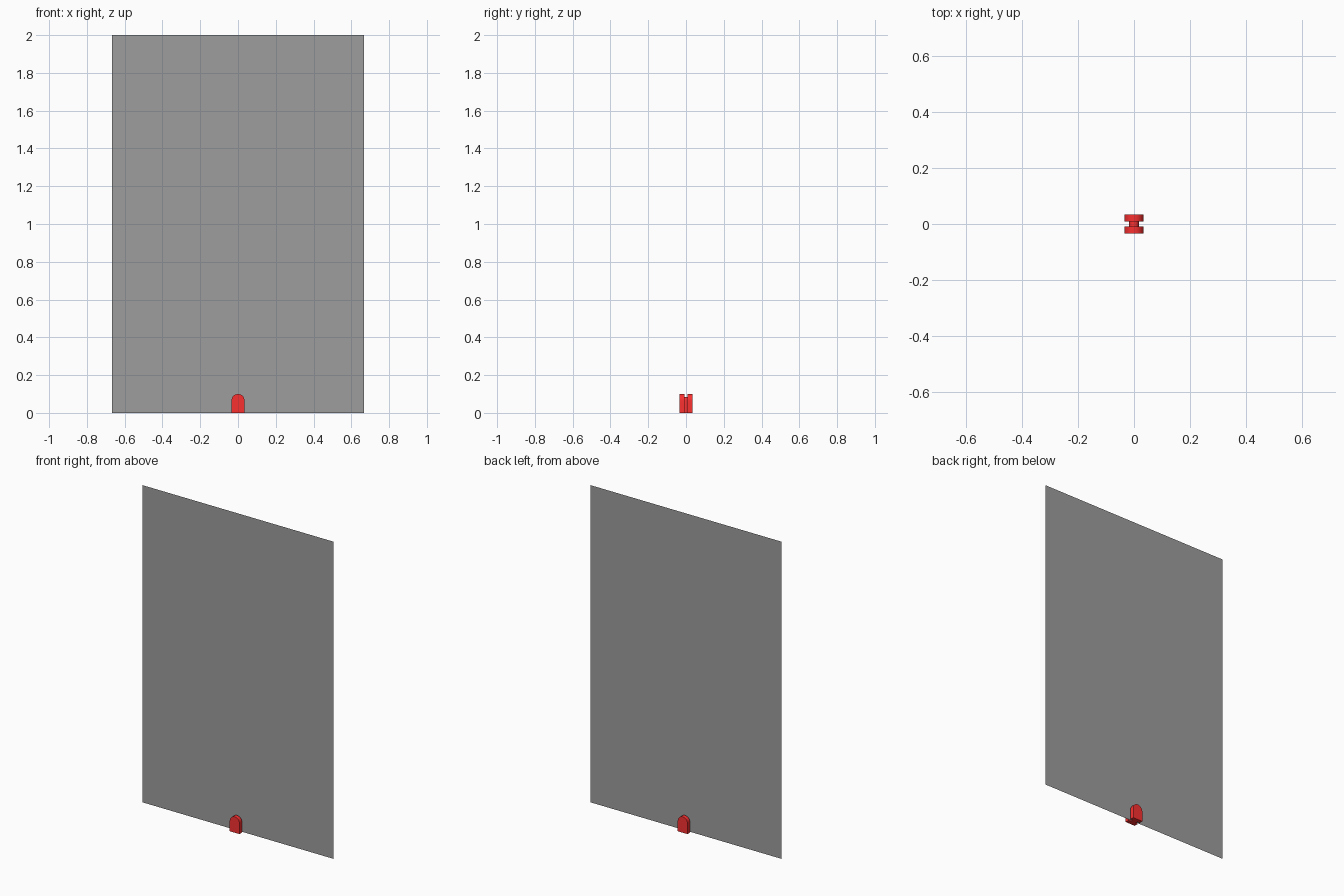
import bpy, bmesh, math

if "Cube" in bpy.data.objects:
    bpy.data.objects.remove(bpy.data.objects["Cube"])


def material(name, color):
    mat = bpy.data.materials.new(name)
    mat.diffuse_color = (*color, 1)
    mat.use_nodes = True
    mat.node_tree.nodes["Principled BSDF"].inputs["Base Color"].default_value = mat.diffuse_color
    return mat


red = material("red", (0.95, 0.03, 0.03))
dark_grey = material("dark_grey", (0.34, 0.34, 0.34))

SHOULDER = 0.066  # height where the round tops begin


def finish(name, bm, mat):
    mesh = bpy.data.meshes.new(name)
    bm.to_mesh(mesh)
    bm.free()
    obj = bpy.data.objects.new(name, mesh)
    bpy.context.collection.objects.link(obj)
    mesh.materials.append(mat)
    return obj


def arch(name, radius, y0, y1, steps=16):
    """Upright slab with a half-round top, extruded along y."""
    bm = bmesh.new()
    pts = [(-radius, 0), (radius, 0)]
    for i in range(steps + 1):
        a = math.pi * i / steps
        pts.append((radius * math.cos(a), SHOULDER + radius * math.sin(a)))
    face = bm.faces.new([bm.verts.new((x, y0, z)) for x, z in pts])
    ext = bmesh.ops.extrude_face_region(bm, geom=[face], use_keep_orig=True)
    moved = [g for g in ext["geom"] if isinstance(g, bmesh.types.BMVert)]
    bmesh.ops.translate(bm, verts=moved, vec=(0, y1 - y0, 0))
    bmesh.ops.recalc_face_normals(bm, faces=bm.faces)
    obj = finish(name, bm, red)
    bpy.ops.object.select_all(action='DESELECT')
    obj.select_set(True)
    bpy.context.view_layer.objects.active = obj
    bpy.ops.object.shade_smooth_by_angle(angle=math.radians(30))
    return obj


# Thin upright panel
bm = bmesh.new()
w = 0.667
bm.faces.new([bm.verts.new(p) for p in ((-w, 0, 0), (w, 0, 0), (w, 0, 2), (-w, 0, 2))])
finish("panel", bm, dark_grey)

# Clamp: two round-topped cheeks and the narrower core between them
arch("front_cheek", 0.034, -0.034, -0.009)
arch("back_cheek", 0.034, 0.009, 0.034)
arch("clamp_core", 0.017, -0.009, 0.009)
